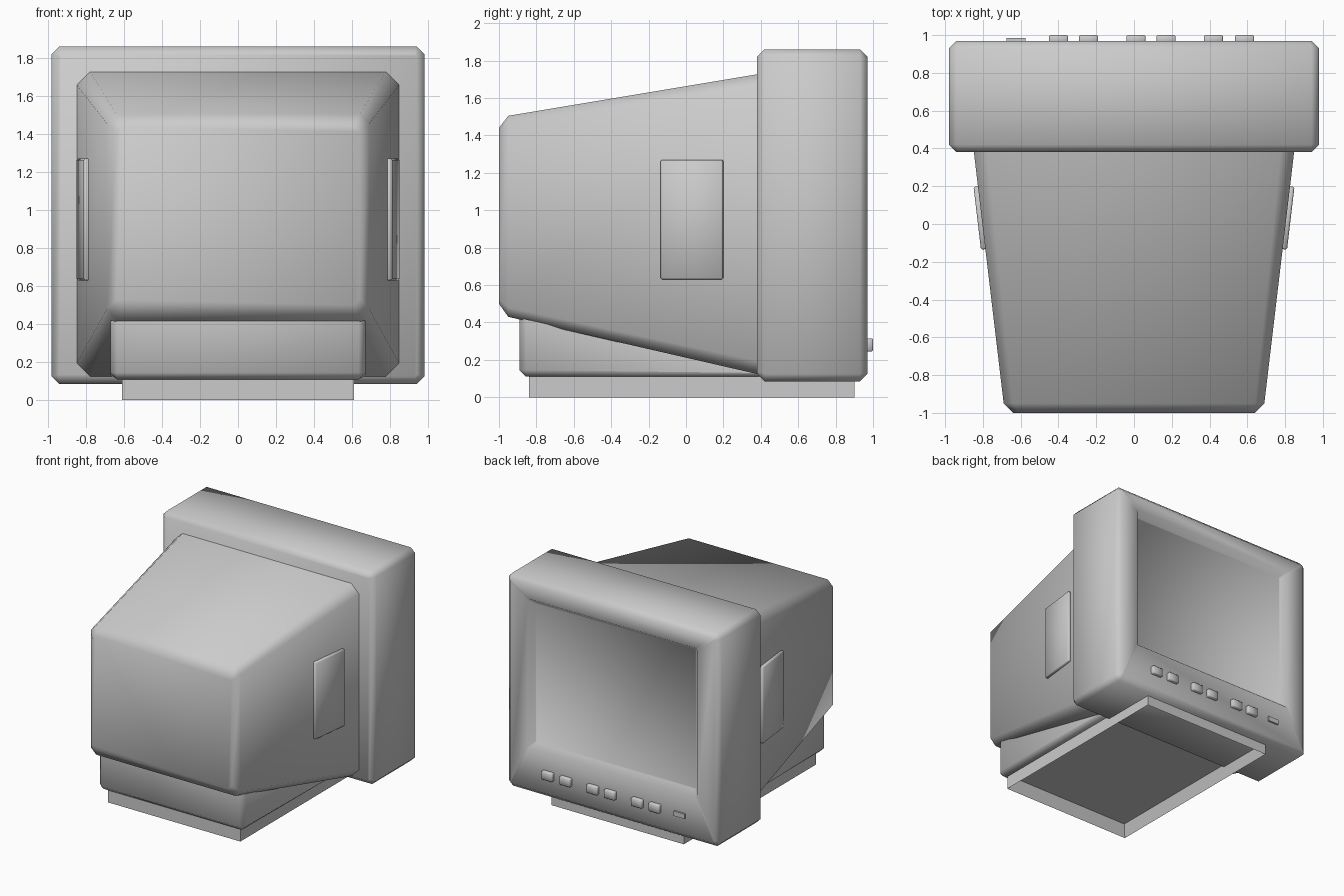
import bpy, bmesh, math
from mathutils import Matrix

cube = bpy.data.objects.get("Cube")
if cube:
    bpy.data.objects.remove(cube)

# One plain grey plastic
grey = bpy.data.materials.new("grey_plastic")
grey.use_nodes = True
colour = (0.6, 0.6, 0.6, 1)
grey.diffuse_color = colour
grey.node_tree.nodes["Principled BSDF"].inputs["Base Color"].default_value = colour


def finish(name, bm, angle=60):
    bmesh.ops.recalc_face_normals(bm, faces=bm.faces[:])
    mesh = bpy.data.meshes.new(name)
    bm.to_mesh(mesh)
    bm.free()
    ob = bpy.data.objects.new(name, mesh)
    bpy.context.collection.objects.link(ob)
    mesh.materials.append(grey)
    bpy.ops.object.select_all(action="DESELECT")
    ob.select_set(True)
    bpy.context.view_layer.objects.active = ob
    bpy.ops.object.shade_smooth_by_angle(angle=math.radians(angle))
    return ob


def loft(name, sections):
    """Join chamfered rectangles (y, half width, bottom, top, chamfer)."""
    bm = bmesh.new()
    rings = []
    for y, w, z0, z1, c in sections:
        outline = [(-w + c, z0), (w - c, z0), (w, z0 + c), (w, z1 - c),
                   (w - c, z1), (-w + c, z1), (-w, z1 - c), (-w, z0 + c)]
        rings.append([bm.verts.new((x, y, z)) for x, z in outline])
    for a, b in zip(rings, rings[1:]):
        for i in range(8):
            j = (i + 1) % 8
            bm.faces.new((a[i], a[j], b[j], b[i]))
    bm.faces.new(rings[0])
    bm.faces.new(rings[-1])
    return finish(name, bm)


def box(name, lo, hi, bevel=0.0, turn=0.0):
    bm = bmesh.new()
    bmesh.ops.create_cube(bm, size=1)
    bmesh.ops.scale(bm, vec=[h - l for l, h in zip(lo, hi)], verts=bm.verts)
    if bevel:
        bmesh.ops.bevel(bm, geom=bm.edges[:], offset=bevel, segments=1, affect="EDGES")
    bmesh.ops.rotate(bm, matrix=Matrix.Rotation(turn, 3, "Z"), verts=bm.verts)
    bmesh.ops.translate(bm, vec=[(h + l) / 2 for l, h in zip(lo, hi)], verts=bm.verts)
    return finish(name, bm)


# Tapered rear casing
loft("casing", [
    (-1.0, 0.64, 0.50, 1.44, 0.03),
    (-0.95, 0.69, 0.43, 1.505, 0.05),
    (0.40, 0.85, 0.12, 1.73, 0.07),
])

# Screen frame with the recessed screen at its centre
loft("screen_frame", [
    (0.38, 0.94, 0.125, 1.82, 0.01),
    (0.42, 0.98, 0.085, 1.86, 0.04),
    (0.93, 0.98, 0.085, 1.86, 0.04),
    (0.97, 0.94, 0.125, 1.82, 0.01),
    (0.97, 0.78, 0.46, 1.70, 0.01),
    (0.92, 0.74, 0.50, 1.66, 0.01),
])

# Raised side panels, parallel to the tapered sides
taper = math.atan2(0.16, 1.35)
for side, label in ((1, "left"), (-1, "right")):
    x = 0.812 * side
    box(label + "_side_panel", (x - 0.018, -0.135, 0.63), (x + 0.018, 0.20, 1.27),
        0.008, -taper * side)

# Control buttons in pairs, and a flat indicator
for n, x in enumerate((-0.40, -0.24, 0.01, 0.17, 0.42, 0.585)):
    box(f"button_{n + 1}", (x - 0.05, 0.95, 0.245), (x + 0.05, 1.0, 0.315), 0.006)
box("indicator", (-0.675, 0.95, 0.26), (-0.575, 0.985, 0.30))

# Wedge-shaped neck, filling the space under the sloping casing
bm = bmesh.new()
profile = [(-0.89, 0.11), (0.40, 0.11), (0.40, 0.13), (-0.89, 0.425)]
face = bm.faces.new([bm.verts.new((-0.67, y, z)) for y, z in profile])
ext = bmesh.ops.extrude_face_region(bm, geom=[face])
bmesh.ops.translate(bm, vec=(1.34, 0, 0),
                    verts=[v for v in ext["geom"] if isinstance(v, bmesh.types.BMVert)])
bm.normal_update()
corners = [e for e in bm.edges
           if all(v.co.z < 0.12 for v in e.verts) and not all(v.co.y > 0 for v in e.verts)
           or all(v.co.y < -0.8 for v in e.verts)
           and abs(e.verts[0].co.x - e.verts[1].co.x) < 0.1]
bmesh.ops.bevel(bm, geom=corners, offset=0.035, segments=1, affect="EDGES")
finish("stand_neck", bm)

# Stand base: a shallow tray, open underneath
bm = bmesh.new()
bmesh.ops.create_cube(bm, size=1)
bmesh.ops.scale(bm, vec=(1.22, 1.74, 0.115), verts=bm.verts)
bmesh.ops.translate(bm, vec=(0, 0.03, 0.0575), verts=bm.verts)
bm.normal_update()
under = min(bm.faces, key=lambda f: f.normal.z)
bmesh.ops.inset_region(bm, faces=[under], thickness=0.05)
bmesh.ops.translate(bm, vec=(0, 0, 0.10), verts=under.verts[:])
finish("stand_base", bm, 40)
